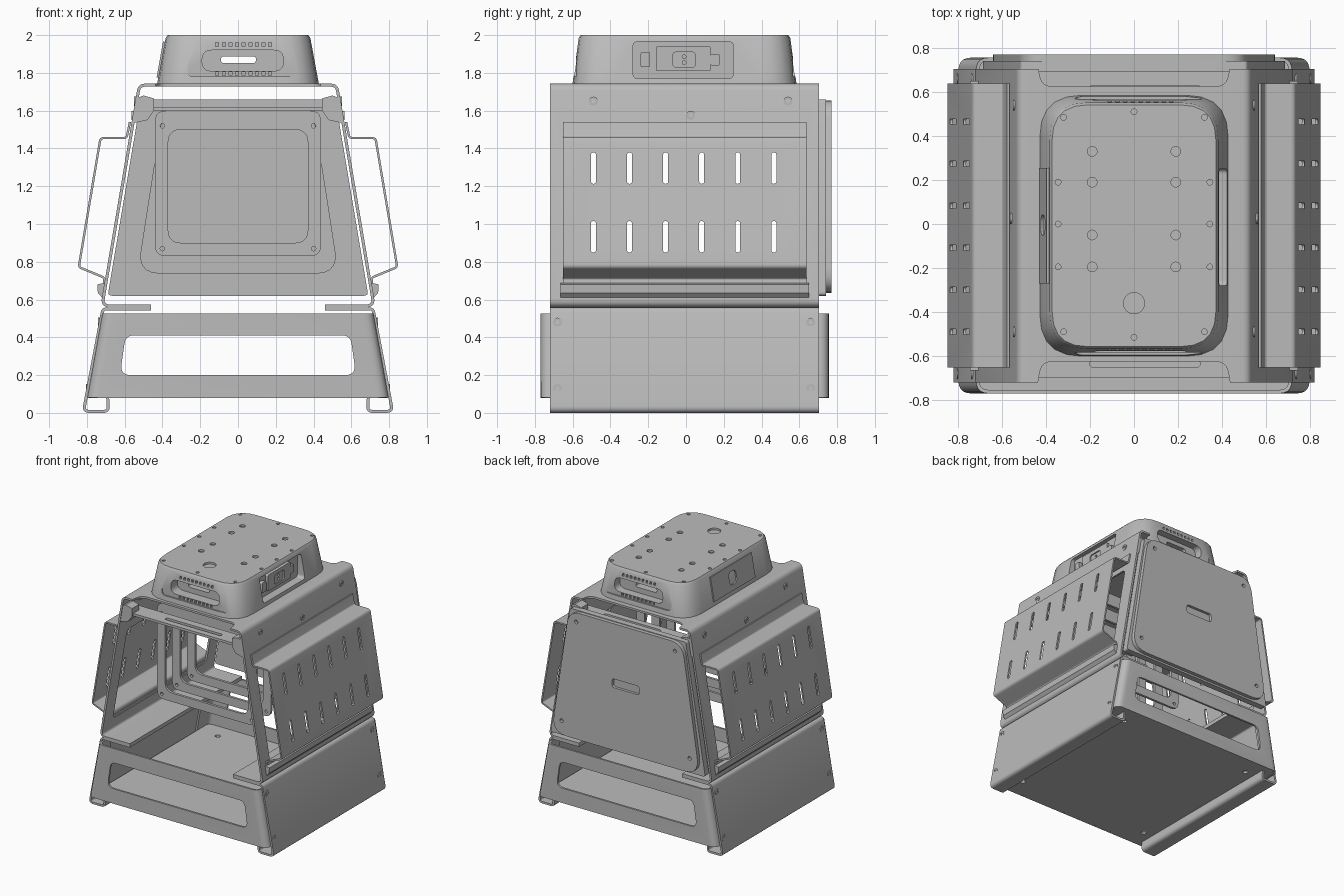
import bpy, bmesh, math
from mathutils import Vector

if "Cube" in bpy.data.objects:
    bpy.data.objects.remove(bpy.data.objects["Cube"], do_unlink=True)

GREY = (0.5, 0.5, 0.5, 1)
metal = bpy.data.materials.new("grey metal")
metal.use_nodes = True
metal.diffuse_color = GREY
metal.node_tree.nodes["Principled BSDF"].inputs["Base Color"].default_value = GREY


def rounded(pts, r, closed=True, steps=5):
    """Replace the corners of a 2D path by arcs."""
    out, n = [], len(pts)
    for i, p in enumerate(pts):
        p = Vector(p)
        if r == 0 or (not closed and i in (0, n - 1)):
            out.append(p)
            continue
        to_a, to_b = Vector(pts[i - 1]) - p, Vector(pts[(i + 1) % n]) - p
        half = to_a.angle(to_b) / 2
        d = min(r / math.tan(half), to_a.length * 0.49, to_b.length * 0.49)
        a, b = p + to_a.normalized() * d, p + to_b.normalized() * d
        for k in range(steps + 1):
            t = k / steps
            out.append(a * (1 - t) ** 2 + p * 2 * t * (1 - t) + b * t * t)
    return out


def rect(u0, u1, v0, v1, r=0.0):
    return rounded([(u0, v0), (u1, v0), (u1, v1), (u0, v1)], r)


def circle(u, v, r, n=16):
    return [(u + r * math.cos(math.tau * k / n), v + r * math.sin(math.tau * k / n)) for k in range(n)]


def place(p, t, axis):
    return {"x": (t, p[0], p[1]), "y": (p[0], t, p[1]), "z": (p[0], p[1], t)}[axis]


def finish(name, bm):
    bmesh.ops.recalc_face_normals(bm, faces=bm.faces)
    mesh = bpy.data.meshes.new(name)
    bm.to_mesh(mesh)
    bm.free()
    mesh.materials.append(metal)
    ob = bpy.data.objects.new(name, mesh)
    bpy.context.collection.objects.link(ob)
    return ob


def add_loft(bm, rings):
    rows = [[bm.verts.new(p) for p in ring] for ring in rings]
    n = len(rows[0])
    for a, b in zip(rows, rows[1:]):
        for i in range(n):
            bm.faces.new((a[i], a[(i + 1) % n], b[(i + 1) % n], b[i]))
    bm.faces.new(rows[0])
    bm.faces.new(rows[-1])


def prisms(name, shapes, axis, t0, t1):
    """Extrude one or more outlines along an axis, as one object."""
    bm = bmesh.new()
    for s in shapes:
        add_loft(bm, [[place(p, t, axis) for p in s] for t in (t0, t1)])
    return finish(name, bm)


def bake(ob):
    """Apply the modifiers of an object."""
    dg = bpy.context.evaluated_depsgraph_get()
    mesh = bpy.data.meshes.new_from_object(ob.evaluated_get(dg))
    ob.modifiers.clear()
    ob.data = mesh


def cut(ob, shapes, axis, t0, t1):
    cutter = prisms("cutter", shapes, axis, t0, t1)
    cutter.hide_render = True
    mod = ob.modifiers.new("cut", "BOOLEAN")
    mod.operation, mod.solver, mod.object = "DIFFERENCE", "EXACT", cutter
    bake(ob)
    bpy.data.objects.remove(cutter, do_unlink=True)


def sheet(name, row_a, row_b, thick=0.016):
    """Bent sheet metal between two matching 3D paths."""
    bm = bmesh.new()
    a, b = ([bm.verts.new(p) for p in row] for row in (row_a, row_b))
    for i in range(len(a) - 1):
        bm.faces.new((a[i], a[i + 1], b[i + 1], b[i]))
    ob = finish(name, bm)
    mod = ob.modifiers.new("thickness", "SOLIDIFY")
    mod.thickness, mod.offset = thick, 0
    bake(ob)
    return ob


def bent(name, pts, y0, y1, r=0.025, thick=0.016):
    path = rounded(pts, r, False)
    return sheet(name, [(p[0], y0, p[1]) for p in path], [(p[0], y1, p[1]) for p in path], thick)


def mirror_x(pts, s):
    return [(p[0] * s, p[1]) for p in pts]


Y0, Y1 = -0.72, 0.705

# Base: two folded side panels, front and back panels, floor
for s, side in ((1, "left"), (-1, "right")):
    bent(side + "_base_panel", mirror_x([(0.46, 0.551), (0.715, 0.551), (0.818, 0.008), (0.685, 0.008), (0.69, 0.08)], s), Y0, Y1)

for name, face, inner in (("front_base_panel", -0.762, -0.6), ("back_base_panel", 0.748, 0.59)):
    def plan(w, z):
        return [(p[0], p[1], z) for p in rounded([(-w, inner), (-w, face), (w, face), (w, inner)], 0.05, False)]
    panel = sheet(name, plan(0.79, 0.08), plan(0.71, 0.525))
    window = rounded([(-0.625, 0.2), (0.625, 0.2), (0.595, 0.41), (-0.595, 0.41)], 0.05)
    cut(panel, [window], "y", face - 0.05, face + 0.05)

floor = prisms("floor_plate", [rect(-0.78, 0.78, -0.755, 0.74, 0.04)], "z", 0.08, 0.095)
cut(floor, [circle(x, y, 0.02) for x in (-0.6, 0.6) for y in (-0.6, 0.6)], "z", 0, 0.2)

# Upper shell: one folded arch with side openings and relieved top edges
arch = [(0.46, 0.566), (0.72, 0.566), (0.522, 1.735)]
shell = bent("upper_shell", arch + [(-x, z) for x, z in reversed(arch)], Y0, Y1, 0.035)
cut(shell, [rect(-0.6, 0.59, 0.67, 1.42, 0.04)], "x", -1, 1)
for s in (-1, 1):
    relief = rounded([(-0.45, s * 0.8), (-0.42, s * 0.625), (0.42, s * 0.625), (0.45, s * 0.8)], 0.06)
    cut(shell, [relief], "z", 1.7, 1.8)

# Side covers with vent slots, and the sill below each one
slot_ys = [-0.49 + 0.191 * k for k in range(6)]
slots = [rect(y - 0.013, y + 0.013, z, z + 0.165, 0.012) for y in slot_ys for z in (0.85, 1.213)]
for s, side in ((1, "left"), (-1, "right")):
    cover = bent(side + "_vent_cover", mirror_x(
        [(0.572, 1.54), (0.59, 1.455), (0.728, 1.455), (0.843, 0.772), (0.705, 0.715), (0.715, 0.66)], s), -0.652, 0.638, 0.02, 0.012)
    cut(cover, slots, "x", -1, 1)
    sill = [(0.7, 0.69), (0.745, 0.68), (0.742, 0.635), (0.72, 0.61), (0.705, 0.62)]
    prisms(side + "_sill", [mirror_x(sill, s)], "y", -0.665, 0.65)

    # Corner brackets under the top
    bracket = [(0.445, 1.6), (0.48, 1.55), (0.55, 1.535), (0.527, 1.67), (0.5, 1.68), (0.445, 1.665)]
    for end, y in (("front", -0.715), ("back", 0.61)):
        prisms(f"{side}_{end}_bracket", [mirror_x(bracket, s)], "y", y, y + 0.09)

    # Screws through the side walls
    def wall(z):
        return 0.72 - (z - 0.57) * 0.17 if z > 0.56 else 0.815 - z * 0.185
    for k, (y, z) in enumerate([(-0.49, 1.65), (0.54, 1.65), (0.025, 1.575),
                                (-0.68, 0.48), (0.66, 0.48), (-0.68, 0.13), (0.66, 0.13)]):
        x = wall(z)
        screw = prisms(f"{side}_screw_{k}", [circle(y, z, 0.024)], "x", s * (x - 0.01), s * (x + 0.014))
        cut(screw, [circle(y, z, 0.011, 6)], "x", s * (x + 0.004), s * (x + 0.03))

# Crossbars under the top edges
for end, y in (("front", -0.7), ("back", 0.55)):
    bar = prisms(end + "_crossbar", [rect(-0.5, 0.5, y, y + 0.14, 0.02)], "z", 1.6, 1.62)
    cut(bar, [rect(-0.2, 0.3, y + 0.05, y + 0.08, 0.014)], "z", 1.5, 1.7)

# Hanging frames inside
for k, y in enumerate((-0.39, -0.2, -0.01)):
    frame = prisms(f"inner_frame_{k}", [rect(-0.44, 0.44, 0.83, 1.6, 0.06)], "y", y - 0.01, y + 0.01)
    cut(frame, [rect(-0.37, 0.37, 0.9, 1.5, 0.07)]
        + [circle(x, z, 0.012) for x in (-0.4, 0.4) for z in (0.87, 1.52)], "y", y - 0.1, y + 0.1)

# Back wall frame, door and its raised outer panel
trapezoid = [(-0.69, 0.62), (0.69, 0.62), (0.515, 1.66), (-0.515, 1.66)]
ring = prisms("door_frame", [rounded(trapezoid, 0.02)], "y", 0.69, 0.706)
cut(ring, [rounded([(-0.53, 0.74), (0.53, 0.74), (0.4, 1.58), (-0.4, 1.58)], 0.1)], "y", 0.6, 0.8)
prisms("door_back", [rounded(trapezoid, 0.02)], "y", 0.706, 0.74)
door = prisms("door_panel", [rounded([(-0.66, 0.635), (0.66, 0.635), (0.505, 1.655), (-0.505, 1.655)], 0.12)], "y", 0.74, 0.77)
cut(door, [rect(-0.12, 0.12, 1.14, 1.21, 0.02)]
    + [circle(s * x, z, 0.015) for s in (-1, 1) for x, z in ((0.57, 0.75), (0.44, 1.58))], "y", 0.748, 0.8)

# Top housing: tapered rounded block
bm = bmesh.new()
add_loft(bm, [[(p[0], p[1], z) for p in rect(-w, w, -d - 0.008, d - 0.008, r)]
              for w, d, r, z in ((0.428, 0.593, 0.19, 1.742), (0.383, 0.56, 0.17, 1.985), (0.372, 0.549, 0.16, 2.0))])
housing = finish("top_housing", bm)
for s in (-1, 1):
    e = -0.008
    cut(housing, [rect(-0.265, 0.38, 1.78, 1.965, 0.03)], "y", s * 0.575 + e, s * 0.75)
    teeth = [rect(x - 0.008, x + 0.008, z, z + 0.02) for z in (1.785, 1.94)
             for x in (-0.11 + 0.035 * k for k in range(9))]
    cut(housing, teeth, "y", s * 0.53, s * 0.75)
    cut(housing, [rect(-0.19, 0.24, 1.81, 1.92, 0.05)], "y", s * 0.5, s * 0.75)
cut(housing, [rect(-0.09, 0.095, 1.852, 1.888, 0.017)], "y", -1, 1)
cut(housing, [rect(-0.28, 0.25, 1.77, 1.965, 0.025)], "x", 0.355, 0.5)

# Mounting holes in the top
holes = [circle(x, y, 0.022) for x in (-0.19, 0.19) for y in (-0.195, -0.05, 0.19, 0.33)]
holes += [circle(s * x, y, 0.013) for s in (-1, 1) for x, y in
          ((0.345, -0.195), (0.345, 0), (0.345, 0.19), (0.32, 0.485), (0.32, -0.49))]
holes += [circle(0, y, 0.013) for y in (-0.515, 0.51)] + [circle(0, -0.36, 0.048, 24)]
cut(housing, holes, "z", 1.985, 2.1)

# Side connector bay on one side, cover plate on the other
bay = prisms("connector_block", [rect(-0.16, 0.13, 1.81, 1.94, 0.01)], "x", 0.34, 0.378)
cut(bay, [rect(-0.07, 0.05, 1.83, 1.91, 0.02)], "x", 0.368, 0.5)
cut(bay, [circle(-0.01, z, 0.01) for z in (1.855, 1.885)], "x", 0.35, 0.5)
prisms("connector_knob", [rect(-0.24, -0.19, 1.83, 1.91, 0.01)], "x", 0.34, 0.385)
prisms("connector_plug", [rect(0.13, 0.18, 1.84, 1.9, 0.01)], "x", 0.34, 0.375)
plate = sheet("housing_side_plate", [(-0.424, -0.27, 1.775), (-0.424, 0.255, 1.775)],
              [(-0.39, -0.27, 1.965), (-0.39, 0.255, 1.965)], 0.014)
cut(plate, [rect(-0.05, 0.04, 1.82, 1.92, 0.035)], "x", -0.5, -0.3)

# Smooth the rounded folds, keep the edges sharp
bpy.ops.object.select_all(action="DESELECT")
for ob in bpy.context.collection.objects:
    if ob.type == "MESH" and metal.name in ob.data.materials:
        ob.select_set(True)
        bpy.context.view_layer.objects.active = ob
bpy.ops.object.shade_smooth_by_angle(angle=math.radians(30))
